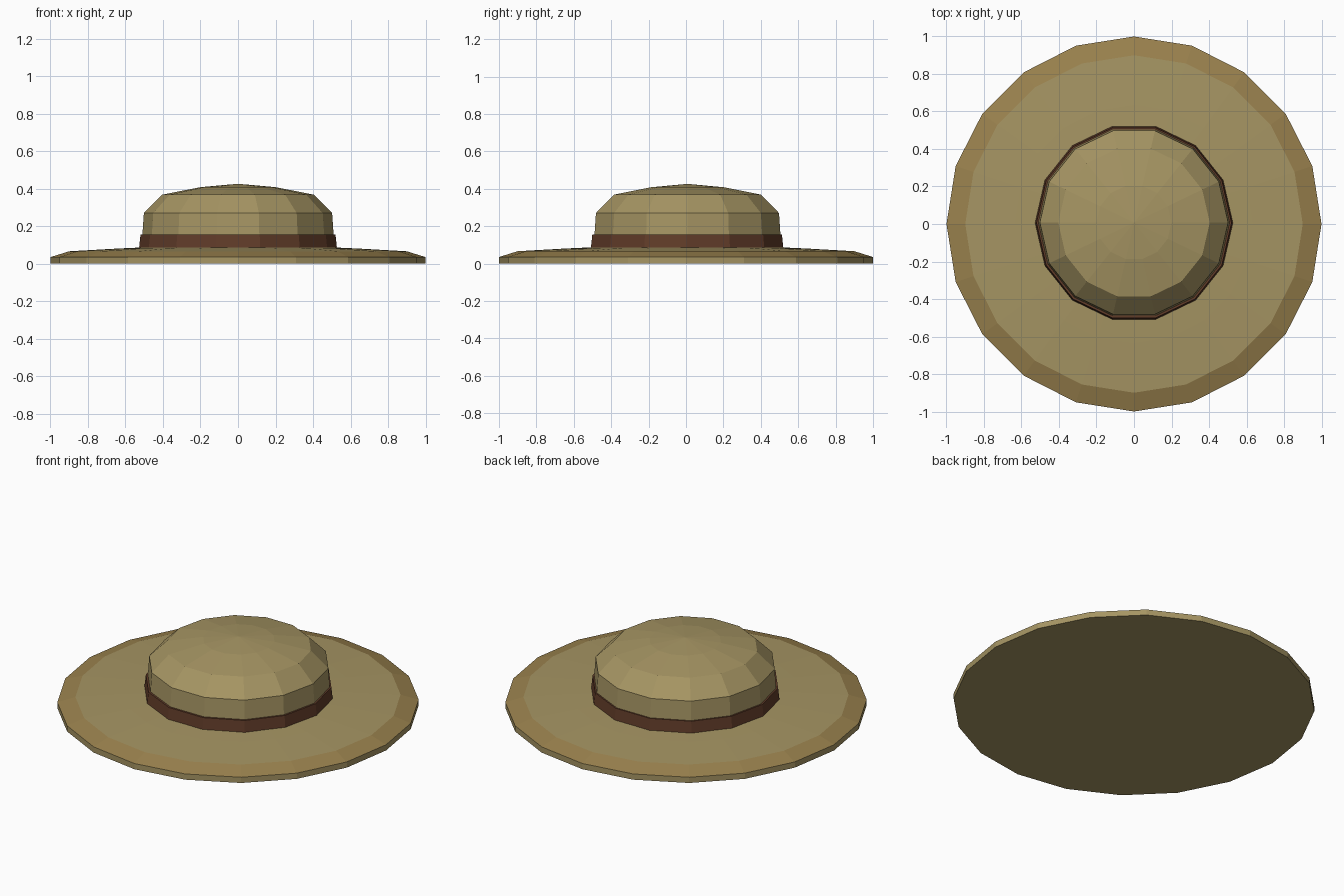
import bpy, bmesh
from math import cos, sin, pi

if "Cube" in bpy.data.objects:
    bpy.data.objects.remove(bpy.data.objects["Cube"])


def material(name, rgb):
    m = bpy.data.materials.new(name)
    m.diffuse_color = (*rgb, 1)
    m.use_nodes = True
    m.node_tree.nodes["Principled BSDF"].inputs["Base Color"].default_value = m.diffuse_color
    return m


straw = material("straw", (0.38, 0.30, 0.125))
edge_straw = material("edge_straw", (0.32, 0.22, 0.075))
leather = material("leather", (0.12, 0.045, 0.022))


def lathe(name, profile, sides, mats, y=0.0, closed=False, special=None):
    """Spin (radius, z) points around z; radius 0 becomes a single pole vertex."""
    bm = bmesh.new()
    rings = []
    for r, z in profile:
        if r == 0:
            rings.append([bm.verts.new((0, y, z))] * sides)
        else:
            rings.append([bm.verts.new((r * cos(2 * pi * i / sides),
                                        y + r * sin(2 * pi * i / sides), z))
                          for i in range(sides)])
    pairs = list(zip(rings, rings[1:]))
    if closed:
        pairs.append((rings[-1], rings[0]))
    for k, (a, b) in enumerate(pairs):
        for i in range(sides):
            j = (i + 1) % sides
            loop = list(dict.fromkeys([a[i], a[j], b[j], b[i]]))
            bm.faces.new(loop).material_index = 1 if k == special else 0
    bmesh.ops.recalc_face_normals(bm, faces=bm.faces)
    me = bpy.data.meshes.new(name)
    bm.to_mesh(me)
    bm.free()
    for m in mats:
        me.materials.append(m)
    ob = bpy.data.objects.new(name, me)
    bpy.context.collection.objects.link(ob)
    return ob


# Wide brim with a flat underside and sloped outer rim
lathe("brim", [(0, 0), (1.0, 0), (1.0, 0.035), (0.9, 0.066), (0.635, 0.081), (0.5, 0.087), (0, 0.087)],
      20, [straw, edge_straw], special=2)

# Domed crown
lathe("crown", [(0.515, 0.08), (0.502, 0.27), (0.404, 0.368), (0.2, 0.408), (0, 0.426)],
      14, [straw], y=0.008)

# Hat band around the foot of the crown
lathe("hat_band", [(0.528, 0.08), (0.52, 0.155), (0.508, 0.155), (0.512, 0.08)],
      14, [leather], y=0.006, closed=True)
